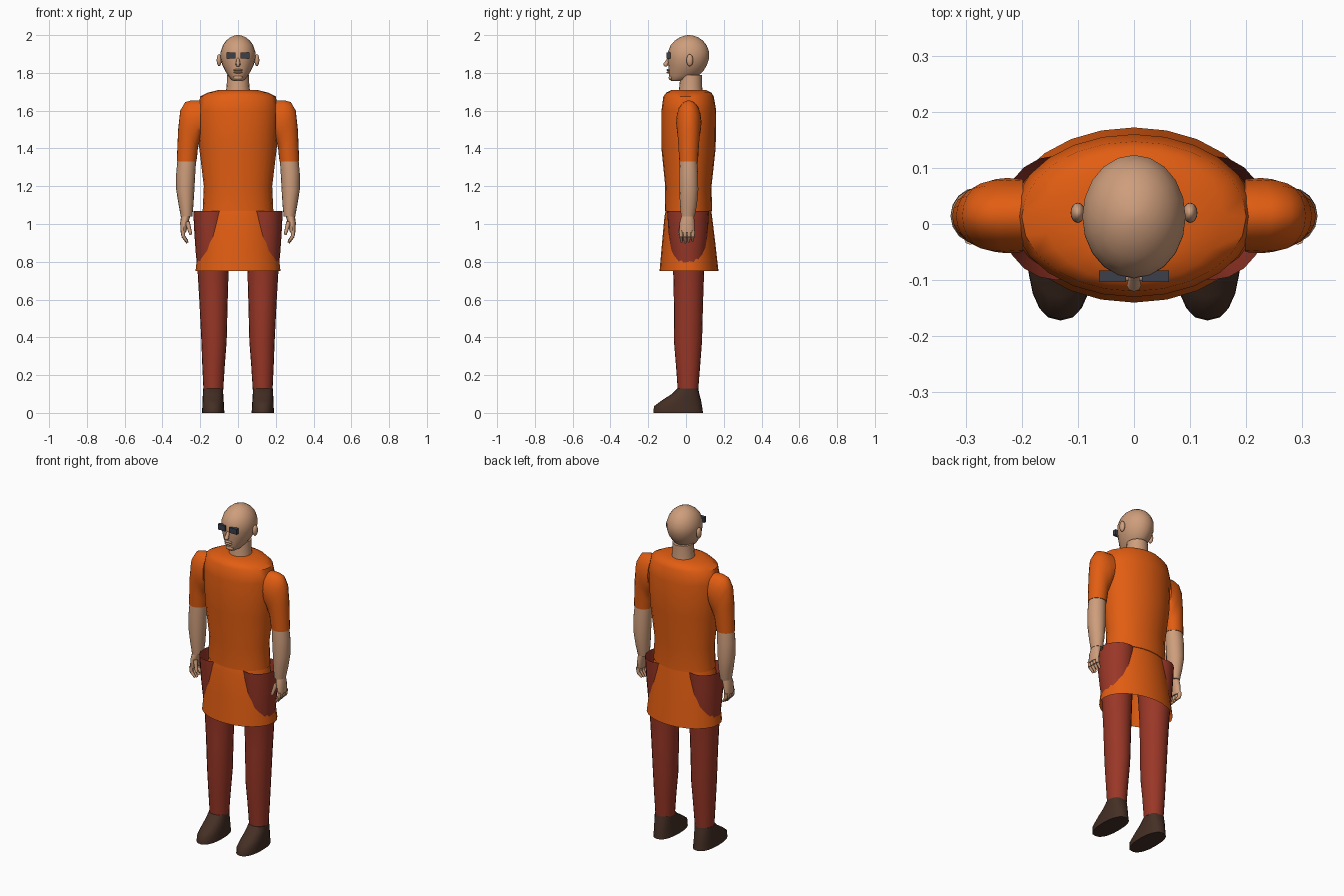
import bpy, bmesh, math
from mathutils import Vector

cube = bpy.data.objects.get("Cube")
if cube:
    bpy.data.objects.remove(cube, do_unlink=True)


def material(name, rgb):
    m = bpy.data.materials.new(name)
    m.use_nodes = True
    colour = (*rgb, 1)
    m.diffuse_color = colour
    m.node_tree.nodes["Principled BSDF"].inputs["Base Color"].default_value = colour
    return m


ORANGE = material("orange cloth", (.76, .11, .006))
RED = material("dark red cloth", (.32, .038, .02))
SKIN = material("skin", (.62, .34, .2))
LEATHER = material("brown leather", (.058, .028, .018))
LENS = material("dark grey lens", (.045, .05, .07))


def finish(name, bm, mat, angle=50):
    bmesh.ops.recalc_face_normals(bm, faces=bm.faces)
    mesh = bpy.data.meshes.new(name)
    bm.to_mesh(mesh)
    bm.free()
    mesh.materials.append(mat)
    ob = bpy.data.objects.new(name, mesh)
    bpy.context.collection.objects.link(ob)
    bpy.ops.object.select_all(action="DESELECT")
    ob.select_set(True)
    bpy.context.view_layer.objects.active = ob
    bpy.ops.object.shade_smooth_by_angle(angle=math.radians(angle))
    return ob


def loft(name, rings, mat, sides=20, start=True, end=True, flip=1, power=1.0):
    """Skin oval rings (x0, z0, x1, z1, y0, y1); flip mirrors across x."""
    bm = bmesh.new()
    loops = []
    for x0, z0, x1, z1, y0, y1 in rings:
        loop = []
        for i in range(sides):
            a = math.tau * i / sides
            c, s = (math.copysign(abs(f) ** power, f) for f in (math.cos(a), math.sin(a)))
            t = (1 + c) / 2
            loop.append(bm.verts.new((flip * (x0 + (x1 - x0) * t),
                                      (y0 + y1) / 2 + (y1 - y0) / 2 * s,
                                      z0 + (z1 - z0) * t)))
        loops.append(loop)
    for a, b in zip(loops, loops[1:]):
        for i in range(sides):
            j = (i + 1) % sides
            bm.faces.new((a[i], a[j], b[j], b[i]))
    if start:
        bm.faces.new(loops[0])
    if end:
        bm.faces.new(loops[-1])
    return finish(name, bm, mat)


def level(rows):
    """Level rings centred on x from (z, half width, front, back)."""
    return [(-w, z, w, z, f, b) for z, w, f, b in rows]


def side_level(rows):
    """Level rings off centre from (z, inner x, outer x, front, back)."""
    return [(i, z, o, z, f, b) for z, i, o, f, b in rows]


def ball(name, centre, radii, mat):
    bm = bmesh.new()
    bmesh.ops.create_uvsphere(bm, u_segments=16, v_segments=10, radius=1)
    bmesh.ops.scale(bm, vec=radii, verts=bm.verts)
    bmesh.ops.translate(bm, vec=centre, verts=bm.verts)
    return finish(name, bm, mat)


def box(name, centre, size, mat):
    bm = bmesh.new()
    bmesh.ops.create_cube(bm, size=1)
    bmesh.ops.scale(bm, vec=size, verts=bm.verts)
    bmesh.ops.translate(bm, vec=centre, verts=bm.verts)
    return finish(name, bm, mat)


def taper(name, p, q, r0, r1, mat):
    """Tapered round bar from p to q."""
    p, q = Vector(p), Vector(q)
    bm = bmesh.new()
    bmesh.ops.create_cone(bm, cap_ends=True, segments=8, radius1=r0, radius2=r1,
                          depth=(q - p).length)
    turn = (q - p).to_track_quat("Z", "Y").to_matrix()
    bmesh.ops.rotate(bm, matrix=turn, verts=bm.verts)
    bmesh.ops.translate(bm, vec=(p + q) / 2, verts=bm.verts)
    return finish(name, bm, mat)


# Clothing on the trunk
loft("shirt_body", level([
    (1.71, .1, -.075, .105), (1.695, .16, -.105, .135), (1.675, .2, -.12, .147),
    (1.6, .215, -.13, .16), (1.4, .205, -.13, .157), (1.2, .181, -.11, .135),
    (1.07, .187, -.112, .138)]), ORANGE, sides=24)
loft("skirt", level([
    (1.07, .183, -.108, .134), (1.04, .19, -.114, .138), (.9, .208, -.127, .155),
    (.75, .225, -.14, .172)]), ORANGE, sides=24, start=False, end=False)

# Head and neck
loft("neck", level([(1.69, .066, -.04, .09), (1.73, .06, -.035, .085),
                    (1.79, .058, -.03, .085)]), SKIN)
loft("head", level([
    (1.757, .022, -.078, -.025), (1.765, .036, -.085, .02), (1.785, .052, -.09, .065),
    (1.81, .068, -.092, .092), (1.84, .083, -.094, .11), (1.875, .092, -.097, .122),
    (1.91, .092, -.096, .123), (1.945, .081, -.082, .11), (1.97, .064, -.06, .09),
    (1.988, .042, -.033, .065), (1.997, .02, -.008, .038), (2, .005, .01, .02)]), SKIN)
taper("nose", (0, -.085, 1.885), (0, -.109, 1.842), .006, .013, SKIN)
ball("nose_tip", (0, -.108, 1.842), (.012, .011, .009), SKIN)
for z in (1.803, 1.815):
    ball("lip", (0, -.092, z), (.024, .011, .006), SKIN)
ball("chin", (0, -.079, 1.775), (.024, .013, .014), SKIN)

for flip, label in ((1, "left"), (-1, "right")):
    ball(label + "_ear", (flip * .1, .02, 1.867), (.013, .018, .032), SKIN)
    box(label + "_lens", (flip * .038, -.093, 1.893), (.048, .02, .032), LENS)

    # Sleeve bends over the shoulder, forearm hangs below it
    loft(label + "_sleeve", [
        (.2, 1.45, .197, 1.655, -.05, .08), (.208, 1.42, .245, 1.655, -.052, .082),
        (.212, 1.4, .28, 1.645, -.05, .08), (.214, 1.39, .306, 1.6, -.046, .075),
        (.215, 1.37, .317, 1.5, -.042, .07), (.22, 1.33, .324, 1.33, -.035, .063)],
        ORANGE, flip=flip)
    loft(label + "_forearm", side_level([
        (1.335, .222, .321, -.033, .06), (1.27, .226, .327, -.036, .064),
        (1.18, .231, .327, -.035, .065), (1.1, .236, .314, -.032, .058),
        (1.04, .242, .303, -.026, .046)]), SKIN, sides=16, flip=flip)

    # Hand with curled fingers
    loft(label + "_palm", side_level([
        (1.05, .25, .3, -.022, .042), (1.01, .262, .306, -.033, .045),
        (.955, .275, .305, -.036, .045)]), SKIN, sides=12, flip=flip)
    for k in range(4):
        y = -.026 + k * .021
        knuckle = (flip * .292, y, .965)
        middle = (flip * .29, y, .935)
        tip = (flip * .268, y * .9, .9 + .005 * abs(k - 1))
        taper(f"{label}_finger_base_{k}", knuckle, middle, .011, .01, SKIN)
        taper(f"{label}_finger_tip_{k}", middle, tip, .01, .006, SKIN)
    taper(label + "_thumb", (flip * .268, -.02, 1.01), (flip * .25, -.035, .945),
          .013, .008, SKIN)

    # Trouser leg bulges through the skirt at the hip
    loft(label + "_trouser_leg", side_level([
        (1.07, .04, .237, -.1, .122), (.95, .045, .231, -.092, .115),
        (.85, .048, .224, -.08, .105), (.75, .05, .214, -.068, .096),
        (.58, .055, .204, -.064, .09), (.38, .06, .194, -.064, .085),
        (.25, .07, .189, -.053, .075), (.125, .078, .183, -.044, .065)]),
        RED, start=False, flip=flip)

    # Shoe
    loft(label + "_shoe", side_level([
        (0, .072, .19, -.172, .09), (.035, .074, .189, -.17, .085),
        (.065, .076, .188, -.13, .08), (.1, .078, .186, -.075, .071),
        (.13, .08, .184, -.045, .064)]), LEATHER, flip=flip, power=.85)
